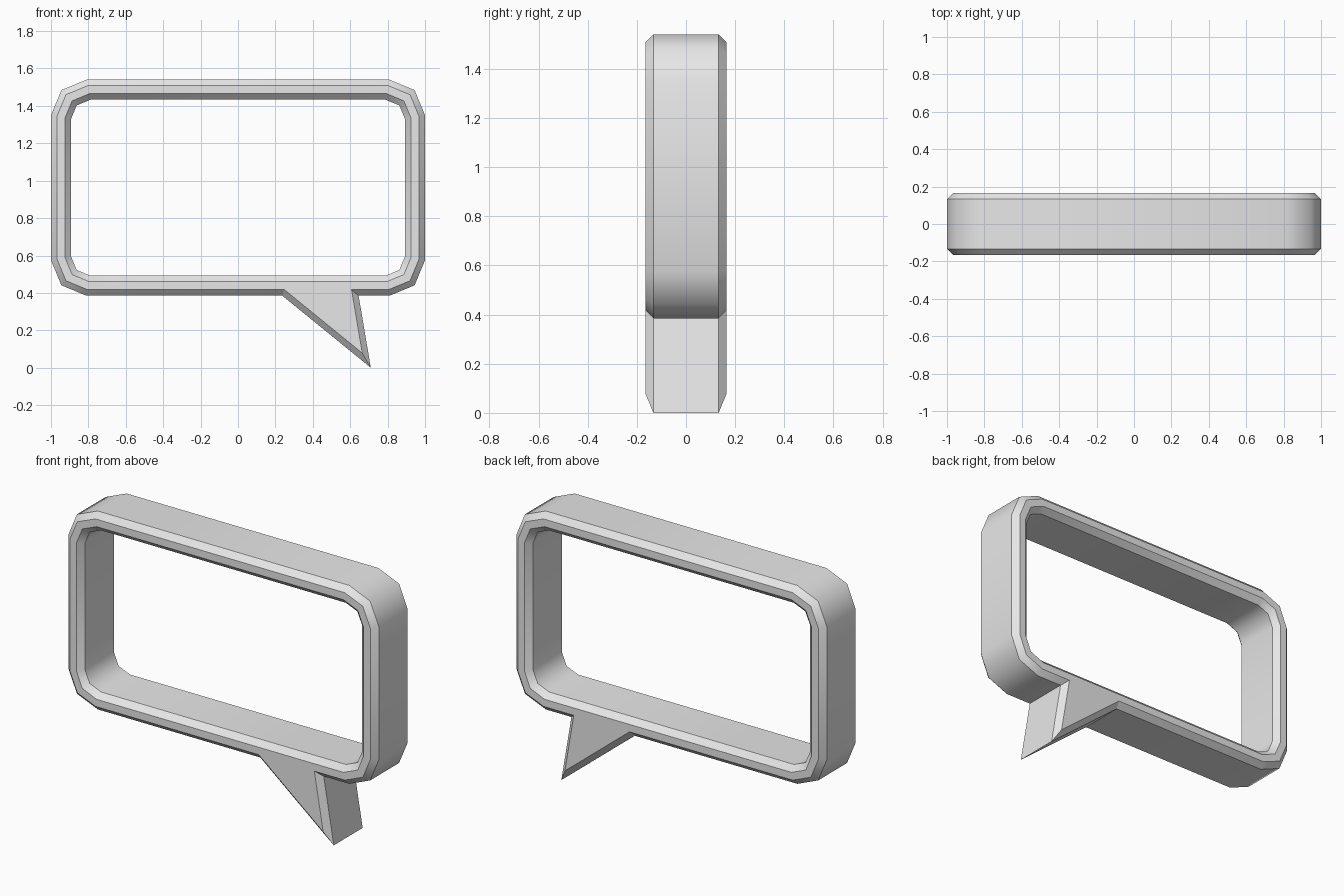
import bpy
import bmesh
import math
from mathutils import Vector

if "Cube" in bpy.data.objects:
    bpy.data.objects.remove(bpy.data.objects["Cube"], do_unlink=True)

TOP, BOTTOM, RADIUS = 1.54, 0.385, 0.19
DEPTH, BEVEL, WALL = 0.165, 0.032, 0.107

grey = bpy.data.materials.new("light grey")
grey.use_nodes = True
grey.diffuse_color = (0.8, 0.8, 0.8, 1)
grey.node_tree.nodes["Principled BSDF"].inputs["Base Color"].default_value = (0.8, 0.8, 0.8, 1)


def rounded_rectangle():
    """Counter-clockwise outline from the bottom right, three points per corner."""
    points = []
    for corner in range(4):
        cx = (1 - RADIUS) * (1 if corner in (0, 1) else -1)
        cz = BOTTOM + RADIUS if corner in (0, 3) else TOP - RADIUS
        for step in range(3):
            a = math.radians(90 * corner - 90 + 45 * step)
            points.append(Vector((cx + RADIUS * math.cos(a), cz + RADIUS * math.sin(a))))
    return points


def inset(points, distance):
    """Move every edge of a counter-clockwise outline inwards, with mitred corners."""
    result = []
    for i, p in enumerate(points):
        d1 = (p - points[i - 1]).normalized()
        d2 = (points[(i + 1) % len(points)] - p).normalized()
        n1, n2 = Vector((-d1.y, d1.x)), Vector((-d2.y, d2.x))
        result.append(p + (n1 + n2) * distance / (1 + n1.dot(n2)))
    return result


# Outline of the frame, and the same outline with the pointed tail
frame = rounded_rectangle()
tail = [Vector((0.237, BOTTOM)), Vector((0.71, 0)), Vector((0.645, BOTTOM))]
outline = frame + tail

bm = bmesh.new()


def ring(points, y):
    return [bm.verts.new((p.x, y, p.y)) for p in points]


def bridge(a, b):
    n = len(a)
    for i in range(n):
        j = (i + 1) % n
        bm.faces.new((a[i], a[j], b[j], b[i]))


# Bevelled rims and flat faces on the front and back
rims = []
for side in (-1, 1):
    outer = ring(outline, side * (DEPTH - BEVEL))
    face_outer = ring(inset(outline, BEVEL), side * DEPTH)
    face_inner = ring(inset(frame, WALL - BEVEL), side * DEPTH)
    inner = ring(inset(frame, WALL), side * (DEPTH - BEVEL))
    bridge(outer, face_outer)
    bridge(face_inner, inner)
    n = len(frame)
    for i in range(n - 1):
        bm.faces.new((face_outer[i], face_outer[i + 1], face_inner[i + 1], face_inner[i]))
    # Bottom bar and tail share one flat face
    bm.faces.new(face_outer[n - 1:] + [face_outer[0], face_inner[0], face_inner[n - 1]])
    rims.append((outer, face_outer, face_inner, inner))

# Walls through the depth, outside and inside
bridge(rims[0][0], rims[1][0])
bridge(rims[0][3], rims[1][3])
bmesh.ops.recalc_face_normals(bm, faces=bm.faces[:])

# Smooth round the corners, sharp along the bevels and tail creases
for f in bm.faces:
    f.smooth = True
tail_verts = {v for rim in rims for loop in rim[:2] for v in loop[len(frame):]}
for rim in rims:
    for loop in rim:
        for i, v in enumerate(loop):
            bm.edges.get((v, loop[(i + 1) % len(loop)])).smooth = False
for e in bm.edges:
    if e.verts[0] in tail_verts and e.verts[1] in tail_verts:
        e.smooth = False

mesh = bpy.data.meshes.new("speech_bubble_frame")
bm.to_mesh(mesh)
bm.free()
mesh.materials.append(grey)
bubble = bpy.data.objects.new("speech_bubble_frame", mesh)
bpy.context.collection.objects.link(bubble)
